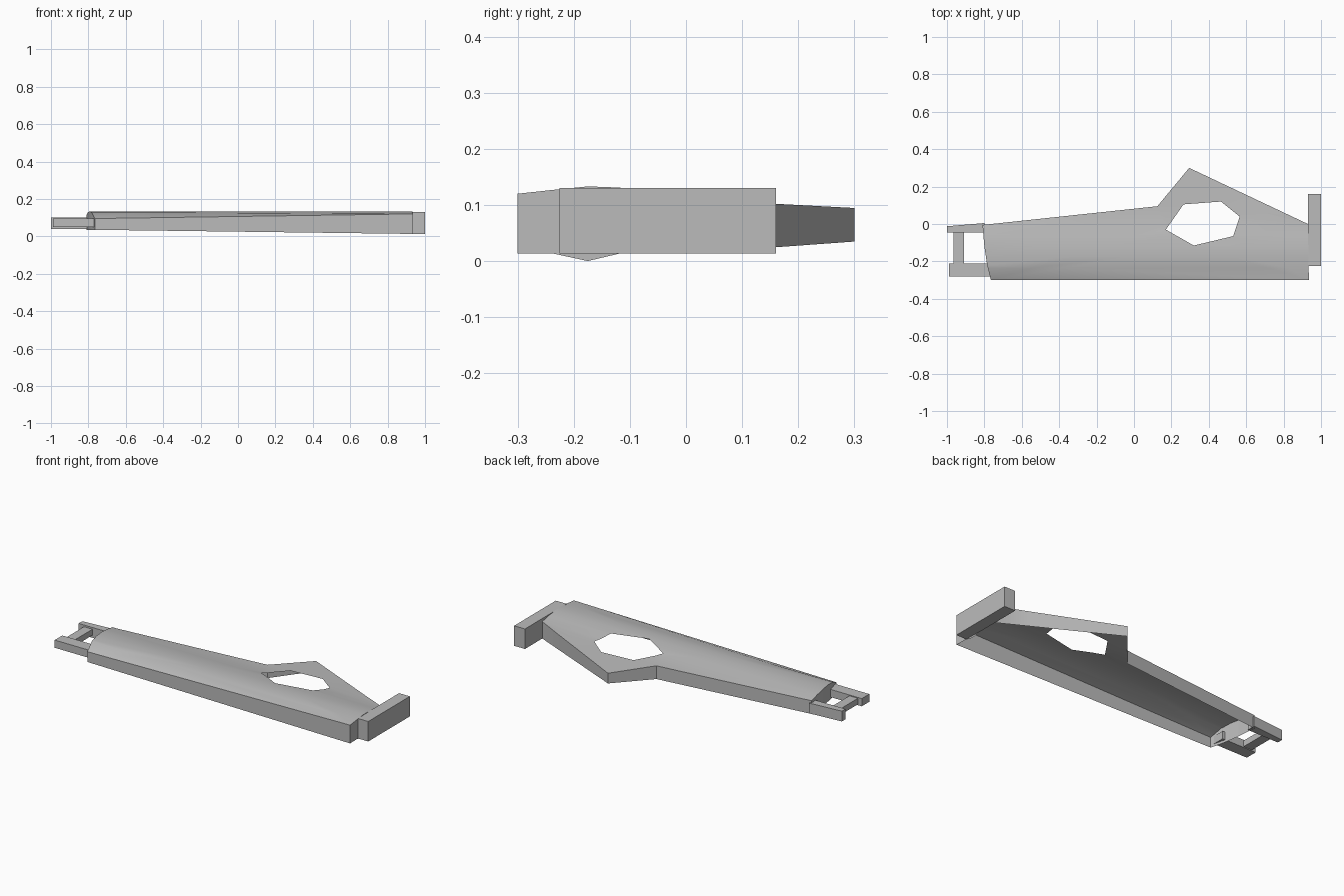
import bpy, bmesh, math
from mathutils import Vector

cube = bpy.data.objects.get("Cube")
if cube:
    bpy.data.objects.remove(cube, do_unlink=True)

# Single grey metal
grey = bpy.data.materials.new("plain grey")
grey.use_nodes = True
colour = (0.5, 0.5, 0.5, 1)
grey.diffuse_color = colour
grey.node_tree.nodes["Principled BSDF"].inputs["Base Color"].default_value = colour


def make(name, bm):
    mesh = bpy.data.meshes.new(name)
    bm.to_mesh(mesh)
    bm.free()
    mesh.materials.append(grey)
    ob = bpy.data.objects.new(name, mesh)
    bpy.context.collection.objects.link(ob)
    return ob


def box(name, lo, hi):
    bm = bmesh.new()
    bmesh.ops.create_cube(bm, size=1)
    for v in bm.verts:
        v.co = [(a + b) / 2 + c * (b - a) for a, b, c in zip(lo, hi, v.co)]
    return make(name, bm)


OUTLINE = [(-0.81, -0.005), (0.125, 0.095), (0.295, 0.3), (0.93, 0),
           (0.935, -0.3), (-0.765, -0.3), (-0.785, -0.22), (-0.8, -0.12)]
HOLE = [(0.17, -0.03), (0.265, 0.105), (0.465, 0.12),
        (0.565, 0.04), (0.53, -0.065), (0.32, -0.115)]
# Arched cross-section: depth and height
ARCH = [(-0.235, 0.127), (-0.175, 0.133), (-0.12, 0.131), (-0.06, 0.124),
        (0, 0.112), (0.08, 0.106), (0.16, 0.102), (0.31, 0.094)]


def along(x):
    return min(1, max(0, (x + 0.77) / 1.7))


def top_z(x, y):
    pts = [(-0.3, 0.095 + 0.025 * along(x))] + ARCH
    for (y0, z0), (y1, z1) in zip(pts, pts[1:]):
        if y <= y1:
            return z0 + (z1 - z0) * (y - y0) / (y1 - y0)
    return pts[-1][1]


def bottom_z(x, y):
    z = 0.035 - 0.022 * along(x) + 0.045 * max(y, 0)
    if x > 0.925 and abs(y + 0.175) < 0.01:
        z = 0
    return z


# Shell: flat outline with a window, sliced, arched, then skirted
bm = bmesh.new()
for loop in (OUTLINE, HOLE):
    vs = [bm.verts.new((x, y, 0)) for x, y in loop]
    for a, b in zip(vs, vs[1:] + vs[:1]):
        bm.edges.new((a, b))
bmesh.ops.triangle_fill(bm, use_beauty=True, edges=bm.edges[:], normal=(0, 0, 1))
for y, _ in ARCH[:-1]:
    bmesh.ops.bisect_plane(bm, geom=bm.verts[:] + bm.edges[:] + bm.faces[:],
                           plane_co=(0, y, 0), plane_no=(0, 1, 0))
hx = [p[0] for p in HOLE]
hy = [p[1] for p in HOLE]


def on_hole(e):
    return all(min(hx) - 0.01 < v.co.x < max(hx) + 0.01 and
               min(hy) - 0.01 < v.co.y < max(hy) + 0.01 for v in e.verts)


rim = [e for e in bm.edges if e.is_boundary and not on_hole(e)]
for v in bm.verts:
    v.co.z = top_z(v.co.x, v.co.y)
skirt = bmesh.ops.extrude_edge_only(bm, edges=rim)["geom"]
for v in skirt:
    if isinstance(v, bmesh.types.BMVert):
        v.co.z = bottom_z(v.co.x, v.co.y)
bmesh.ops.recalc_face_normals(bm, faces=bm.faces[:])
if sum(f.normal.z * f.calc_area() for f in bm.faces) < 0:
    bmesh.ops.reverse_faces(bm, faces=bm.faces[:])
shell = make("shell", bm)
bpy.context.view_layer.objects.active = shell
shell.select_set(True)
bpy.ops.object.shade_smooth_by_angle(angle=math.radians(30))

# End block
box("end_block", (0.93, -0.225, 0.013), (1, 0.16, 0.13))

# Fork at the narrow end
box("fork_front_arm", (-0.99, -0.28, 0.05), (-0.77, -0.21, 0.095))
back = box("fork_back_arm", (-1, -0.045, 0.04), (-0.8, 0.005, 0.1))
for v in back.data.vertices:
    if v.co.x < -0.9 and v.co.y > 0:
        v.co.y = -0.012
box("fork_crossbar", (-0.965, -0.215, 0.055), (-0.91, -0.04, 0.09))
